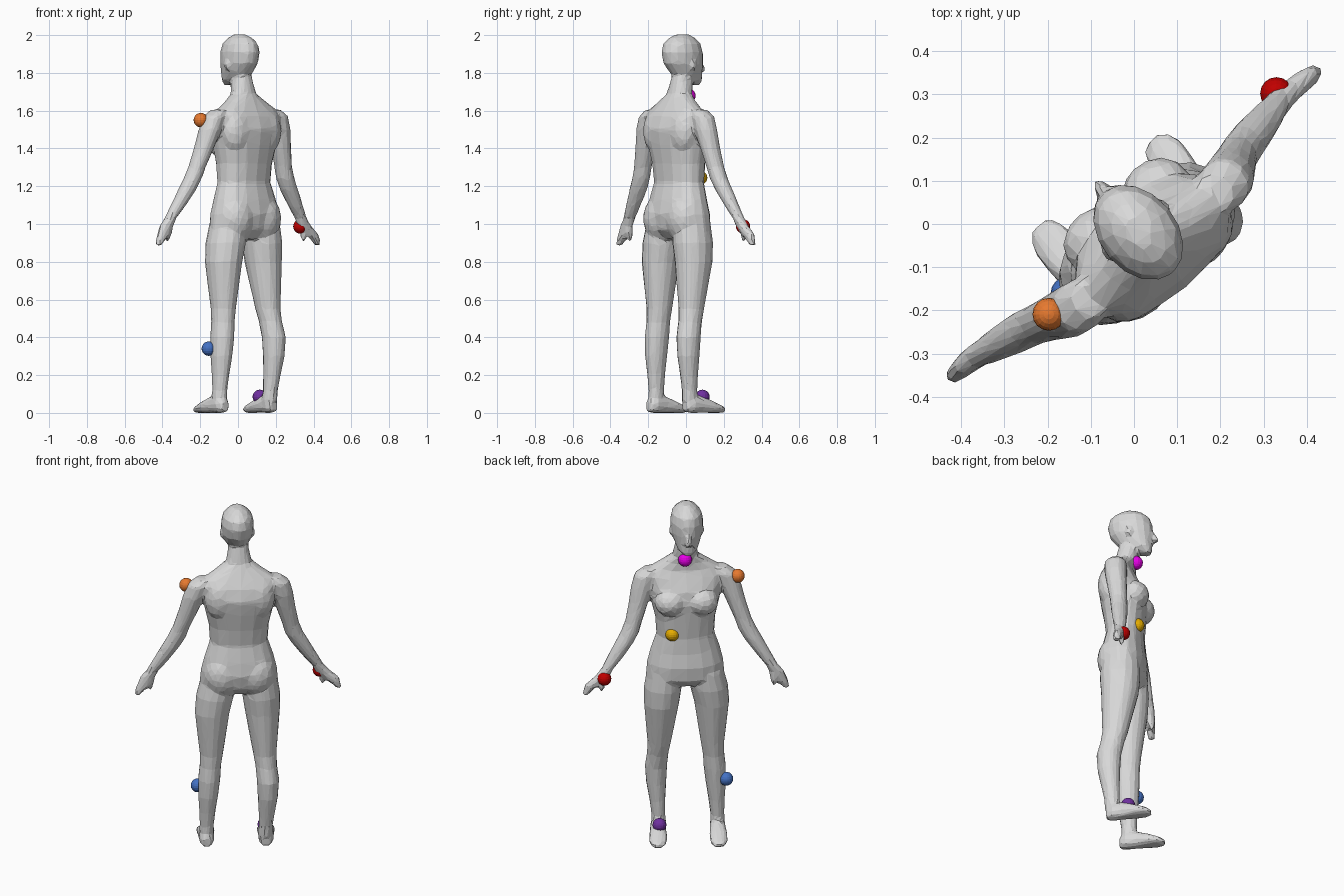
import bpy, bmesh, math
from mathutils import Vector, Matrix

TURN = Matrix.Rotation(math.radians(40), 4, 'Z')   # figure is turned; local +y is its front


def material(name, rgb):
    m = bpy.data.materials.new(name)
    m.diffuse_color = (*rgb, 1)
    return m


def finish(name, bm, mat):
    bmesh.ops.recalc_face_normals(bm, faces=bm.faces)
    me = bpy.data.meshes.new(name)
    bm.to_mesh(me)
    bm.free()
    me.materials.append(mat)
    ob = bpy.data.objects.new(name, me)
    bpy.context.collection.objects.link(ob)
    return ob


def loft(bm, rings, u=Vector((1, 0, 0)), v=Vector((0, 1, 0)), n=16, power=1.0):
    """Skin through elliptical rings (x, y, z, half_u, half_v), closed at both ends."""
    loops = []
    for x, y, z, a, b in rings:
        loop = []
        for i in range(n):
            t = 2 * math.pi * i / n
            c, s = math.cos(t), math.sin(t)
            c = math.copysign(abs(c) ** power, c)
            s = math.copysign(abs(s) ** power, s)
            loop.append(bm.verts.new(Vector((x, y, z)) + u * a * c + v * b * s))
        loops.append(loop)
    for p, q in zip(loops, loops[1:]):
        for i in range(n):
            j = (i + 1) % n
            bm.faces.new((p[i], p[j], q[j], q[i]))
    bm.faces.new(loops[0])
    bm.faces.new(loops[-1])


def blob(bm, centre, size, tilt=0):
    mat = Matrix.Translation(centre) @ Matrix.Rotation(tilt, 4, 'Y') @ Matrix.Diagonal((*size, 1))
    bmesh.ops.create_icosphere(bm, subdivisions=3, radius=1, matrix=mat)


def along(path, z):
    """x, y of a joint path (x, y, z from top to bottom) at height z."""
    for (x0, y0, z0), (x1, y1, z1) in zip(path, path[1:]):
        if z >= z1 or (x1, y1, z1) == path[-1]:
            t = (z0 - z) / (z0 - z1)
            return x0 + (x1 - x0) * t, y0 + (y1 - y0) * t


body = bmesh.new()

# torso and neck
loft(body, [
    (0, -.05, .92, .12, .07), (0, -.05, .97, .215, .118), (0, -.055, 1.05, .208, .128),
    (0, -.055, 1.13, .188, .115), (0, -.048, 1.22, .158, .102), (0, -.05, 1.32, .165, .112),
    (0, -.055, 1.42, .188, .125), (0, -.066, 1.50, .205, .125), (0, -.072, 1.57, .215, .098),
    (0, -.07, 1.61, .185, .078), (0, -.06, 1.65, .125, .066), (0, -.045, 1.69, .07, .06),
    (0, -.028, 1.76, .056, .06), (0, -.018, 1.82, .05, .055)], power=.9)
for s in (-1, 1):
    blob(body, (s * .088, .026, 1.43), (.085, .072, .075))     # chest
    blob(body, (s * .09, -.095, 1.03), (.105, .09, .125))      # seat
    blob(body, (s * .10, -.112, 1.49), (.09, .068, .12))       # shoulder blades

# head, nose, ears
loft(body, [
    (-.005, .07, 1.735, .025, .024), (-.005, .04, 1.762, .055, .06), (-.005, .004, 1.80, .072, .096),
    (-.005, -.014, 1.85, .086, .118), (-.005, -.022, 1.91, .09, .124), (-.005, -.024, 1.955, .08, .112),
    (-.005, -.024, 1.985, .055, .078), (-.005, -.02, 2.005, .025, .035)])
loft(body, [(-.005, .1, 1.805, .02, .032), (-.005, .105, 1.82, .017, .032), (-.005, .095, 1.87, .01, .014)])
blob(body, (-.005, .083, 1.782), (.026, .016, .011))
for s in (-1, 1):
    blob(body, (s * .084 - .005, -.015, 1.845), (.012, .022, .03))

# arms and hands
arm = [(.185, -.066, 1.605, .045, .045), (.216, -.064, 1.57, .062, .062), (.239, -.06, 1.50, .062, .062),
       (.268, -.048, 1.40, .053, .055), (.300, -.035, 1.30, .047, .048), (.322, -.028, 1.24, .051, .047),
       (.355, -.02, 1.18, .051, .045), (.405, -.01, 1.10, .043, .038), (.452, .0, 1.03, .033, .031),
       (.478, .002, .99, .042, .028), (.505, .002, .95, .046, .026), (.532, .0, .92, .03, .023),
       (.55, .0, .885, .014, .018)]
for s in (-1, 1):
    shift = -.018 if s > 0 else -.015          # the right arm hangs a little closer
    loft(body, [(s * x + shift * min(1, (1.6 - z) * 3) * (z > .97), y, z, a, b) for x, y, z, a, b in arm], n=12)
    blob(body, (s * .468 + shift / 2, .012, .95), (.016, .018, .045), tilt=-s * .1)

# legs: shared girth, separate joint paths (the right leg is set further back)
girth = [(1.0, .094, .105), (.9, .104, .112), (.8, .096, .104), (.68, .081, .088), (.55, .064, .071), (.48, .059, .066),
         (.4, .061, .068), (.3, .055, .062), (.2, .044, .05), (.12, .038, .043), (.06, .04, .045)]
legs = [[(-.112, -.05, 1.0), (-.145, -.054, .8), (-.15, -.058, .55), (-.167, -.067, .35), (-.178, -.056, .06)],
        [(.114, -.055, 1.0), (.128, -.055, .8), (.139, -.08, .55), (.157, -.118, .37), (.14, -.09, .06)]]
for path in legs:
    loft(body, [(*along(path, z), z, a, b) for z, a, b in girth])

# feet, swept from heel to toe
foot = [(-.125, .035, .026, .03), (-.09, .045, .042, .046), (-.03, .046, .044, .046),
        (.04, .033, .05, .033), (.085, .023, .048, .023), (.112, .018, .036, .018), (.126, .014, .02, .013)]
for heel_x, toe_x, fwd in ((-.178, -.17, .014), (.143, .162, -.002)):
    loft(body, [(heel_x + (toe_x - heel_x) * (y + .12) / .25, y + fwd, z, a, h) for y, z, a, h in foot],
         v=Vector((0, 0, 1)), power=.85)

body.transform(TURN)
figure = finish("body", body, material("light grey", (.69, .69, .69)))

# fuse the parts into one skin, then reduce it to irregular flat facets
rm = figure.modifiers.new("fuse", 'REMESH')
rm.mode = 'VOXEL'
rm.voxel_size = .009
sm = figure.modifiers.new("soften", 'SMOOTH')
sm.factor = .5
sm.iterations = 7
dc = figure.modifiers.new("facet", 'DECIMATE')
dc.ratio = .04

# marker balls
markers = {
    "shoulder_marker": ("orange", (.847, .205, .031), (-.197, -.209, 1.55)),
    "hand_marker": ("red", (.527, 0, 0), (.33, .302, .987)),
    "shin_marker": ("blue", (.058, .168, .552), (-.155, -.16, .34)),
    "ankle_marker": ("purple", (.162, .03, .352), (.115, .087, .085)),
    "throat_marker": ("magenta", (1, 0, 1), (-.003, .013, 1.68)),
    "belly_marker": ("golden yellow", (1, .527, 0), (.038, .075, 1.245)),
}
for name, (colour, rgb, pos) in markers.items():
    bm = bmesh.new()
    bmesh.ops.create_uvsphere(bm, u_segments=16, v_segments=10, radius=.038, matrix=Matrix.Translation(pos))
    finish(name, bm, material(colour, rgb))
